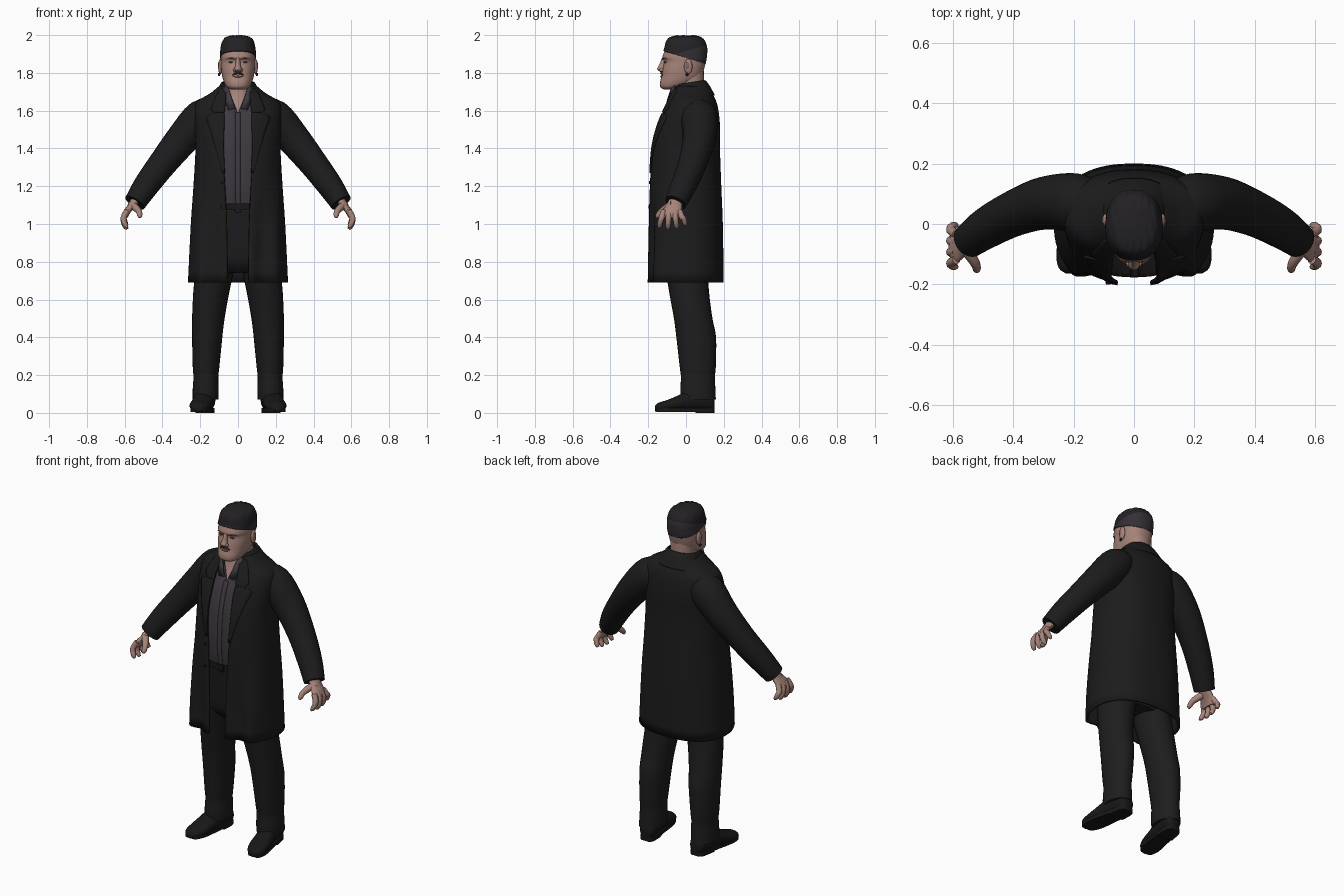
import bpy, bmesh, math
from mathutils import Vector

if "Cube" in bpy.data.objects:
    bpy.data.objects.remove(bpy.data.objects["Cube"])


def material(name, r, g, b):
    m = bpy.data.materials.new(name)
    m.use_nodes = True
    m.diffuse_color = (r, g, b, 1)
    m.node_tree.nodes["Principled BSDF"].inputs["Base Color"].default_value = (r, g, b, 1)
    return m


skin = material("skin", .38, .23, .19)
lip = material("lip", .27, .14, .115)
hair = material("shaved_hair", .034, .029, .036)
top_hair = material("black_hair", .017, .015, .018)
eye = material("eye", .09, .07, .06)
shirt = material("plum_grey_shirt", .048, .041, .05)
coat = material("black_coat", .0115, .0115, .0115)
trousers = material("trouser_cloth", .0125, .0125, .0135)
leather = material("black_leather", .009, .009, .009)
X, Y, Z = Vector((1, 0, 0)), Vector((0, 1, 0)), Vector((0, 0, 1))
COAT_P = .85


def smooth(rows, k=4):
    """Catmull-Rom interpolation of rows of numbers."""
    out, last = [], len(rows) - 1
    for i in range(last):
        a, b, c, d = (rows[max(0, min(last, i + o))] for o in (-1, 0, 1, 2))
        for s in range(k):
            t = s / k
            out.append(tuple(q + .5 * t * (r - p + t * (2 * p - 5 * q + 4 * r - w + t * (3 * (q - r) + w - p)))
                             for p, q, r, w in zip(a, b, c, d)))
    return out + [rows[-1]]


def build(name, rings, mat, closed=True, caps=True, mirror=False, thick=0, recalc=False):
    """Skin a list of point rings into one object."""
    bm = bmesh.new()
    vs = [[bm.verts.new(p) for p in r] for r in rings]
    n = len(vs[0])
    for lo, hi in zip(vs, vs[1:]):
        for j in range(n if closed else n - 1):
            k = (j + 1) % n
            bm.faces.new((lo[j], lo[k], hi[k], hi[j]))
    if caps:
        bm.faces.new(vs[0][::-1])
        bm.faces.new(vs[-1])
    if recalc:
        bmesh.ops.recalc_face_normals(bm, faces=bm.faces)
    me = bpy.data.meshes.new(name)
    bm.to_mesh(me)
    bm.free()
    me.materials.append(mat)
    ob = bpy.data.objects.new(name, me)
    bpy.context.collection.objects.link(ob)
    if mirror:
        ob.modifiers.new("mirror", "MIRROR")
    if thick:
        s = ob.modifiers.new("thickness", "SOLIDIFY")
        s.thickness, s.offset = thick, -1
    return ob


def oval(c, u, v, n=20):
    return [Vector(c) + u * math.cos(a) + v * math.sin(a)
            for a in (2 * math.pi * i / n for i in range(n))]


def body_ring(z, w, yf, yb, gap=0, p=.7, n=56, tilt=0):
    """Rounded-box section; a gap leaves it open at the front."""
    a0 = math.asin((gap / w) ** (1 / p)) if gap else 0
    pts = []
    for i in range(n):
        a = a0 + (2 * math.pi - 2 * a0) * i / (n - 1 if gap else n)
        s, c = math.sin(a), math.cos(a)
        y = (yf + yb) / 2 - (yb - yf) / 2 * math.copysign(abs(c) ** p, c)
        pts.append(Vector((w * math.copysign(abs(s) ** p, s), y, z + tilt * y)))
    return pts


def tube(name, rows, mat, n=14):
    """Mirrored tube through rows of x, y, z, radius."""
    rows, rings = smooth(rows), []
    pts = [Vector(r[:3]) for r in rows]
    for i, (c, r) in enumerate(zip(pts, rows)):
        t = (pts[min(i + 1, len(pts) - 1)] - pts[max(i - 1, 0)]).normalized()
        u = t.cross(Y).normalized()
        rings.append(oval(c, u * r[3], t.cross(u) * r[3], n))
    return build(name, rings, mat, mirror=True, recalc=True)


def ball(name, c, size, mat):
    rings = [oval(Vector(c) + Z * size[2] * math.sin(a), X * size[0] * math.cos(a),
                  Y * size[1] * math.cos(a), 16) for a in (math.pi * (i / 10 - .5) * .98 for i in range(11))]
    return build(name, rings, mat, mirror=True)


# Long coat: height, half width, front, back, half opening
coat_rows = smooth([(.69, .265, -.205, .2, .055), (1, .25, -.2, .195, .06), (1.2, .236, -.196, .187, .07),
                    (1.4, .225, -.185, .18, .08), (1.52, .23, -.155, .18, .077), (1.6, .232, -.122, .172, .075),
                    (1.65, .215, -.098, .16, .07), (1.69, .15, -.082, .14, .068), (1.73, .1, -.065, .12, .062)])
coat_rings = [body_ring(*r, p=COAT_P, n=72) for r in coat_rows]

# Soft folds down the skirt of the coat
for ring in coat_rings:
    for v in ring:
        if v.y < -.05:
            fold = math.exp(-((abs(v.x) - .125) / .03) ** 2) - math.exp(-((abs(v.x) - .205) / .03) ** 2)
            v.y += .02 * fold * max(0, min(1, (1.2 - v.z) / .35))
build("coat_body", coat_rings, coat, closed=False, caps=False, thick=.012)


def coat_at(z):
    for a, b in zip(coat_rows, coat_rows[1:]):
        if z <= b[0]:
            t = (z - a[0]) / (b[0] - a[0])
            return [p + (q - p) * t for p, q in zip(a, b)]


def coat_front(x, z, lift):
    _, w, yf, yb, _ = coat_at(z)
    c = math.sqrt(max(0, 1 - (abs(x) / w) ** (2 / COAT_P)))
    return Vector((x, (yf + yb) / 2 - (yb - yf) / 2 * c ** COAT_P - lift, z))


# Notched lapels follow the coat front: height, outer edge
for name, edge in (("lapel", [(1.27, .082), (1.4, .118), (1.5, .148), (1.565, .168), (1.585, .125)]),
                   ("upper_lapel", [(1.592, .125), (1.605, .142), (1.64, .132), (1.69, .11), (1.72, .085)])):
    rows = []
    for z, xo in smooth(edge):
        xi = coat_at(z)[4] - .004
        rows.append([coat_front(xi + (xo - xi) * i / 6, z, .006) for i in range(7)])
    build(name, rows, coat, closed=False, caps=False, mirror=True, thick=.007)

# Turned-down collar round the neck
collar = smooth([(1.66, .14, -.09, .152, .07), (1.705, .112, -.08, .13, .068),
                 (1.742, .09, -.065, .106, .06), (1.746, .08, -.058, .096, .055)])
build("coat_collar", [body_ring(*r, p=COAT_P, tilt=.15) for r in collar], coat, closed=False, caps=False, thick=.008)

# Coat buttons
for i, z in enumerate((1.22, 1.09)):
    p = coat_front(-.085, z, .002)
    build("coat_button_%d" % (i + 1), [oval(p, X * .009, Z * .009, 12), oval(p - Y * .006, X * .008, Z * .008, 12)],
          leather, recalc=True)

# Sleeves
tube("sleeve", [(.12, .06, 1.585, .075), (.19, .07, 1.563, .097), (.29, .07, 1.455, .088), (.395, .036, 1.325, .076),
                (.485, -.012, 1.205, .068), (.546, -.055, 1.112, .058)], coat, n=24)

# Hands: palm, four curled fingers and thumb
palm = smooth([(.535, -.052, 1.14, .03, .034), (.56, -.062, 1.1, .025, .042), (.587, -.075, 1.065, .021, .053),
               (.598, -.077, 1.035, .015, .051)])
build("palm", [oval(r[:3], X * r[3], Y * r[4], 16) for r in palm], skin, mirror=True, recalc=True)
for i, finger in enumerate(("index", "middle", "ring", "little")):
    y, d = -.118 + .028 * i, (i - 1.3) * .007
    drop = (.008, 0, .004, .02)[i]
    tube(finger + "_finger", [(.588, y, 1.07, .015), (.604, y + d, 1.038, .016), (.605, y + 1.8 * d, 1.008 + drop, .0145),
                              (.595, y + 2.4 * d, .985 + drop, .013), (.586, y + 2.6 * d, .973 + drop, .007)], skin, n=10)
tube("thumb", [(.565, -.07, 1.105, .02), (.541, -.105, 1.085, .019), (.524, -.132, 1.065, .016),
               (.52, -.15, 1.043, .013), (.52, -.154, 1.032, .006)], skin, n=10)

# Shirt, open at the throat, with a button placket
shirt_rows = [(1.06, .17, -.155, .14, .001), (1.2, .172, -.175, .15, .001), (1.4, .175, -.167, .15, .001),
              (1.53, .17, -.136, .15, .001), (1.59, .165, -.11, .14, .003), (1.64, .14, -.09, .13, .022),
              (1.69, .09, -.078, .112, .042), (1.725, .08, -.07, .103, .052)]
build("shirt", [body_ring(*r) for r in smooth(shirt_rows)], shirt, closed=False, caps=False, thick=.006)
build("shirt_placket", [[Vector((x, r[2] - .002, r[0])) for x in (-.014, 0, .014)] for r in smooth(shirt_rows[:5])],
      shirt, closed=False, caps=False, thick=.003)
build("shirt_collar_point", [[Vector(p) for p in row] for row in (
    ((.014, -.112, 1.612), (.052, -.108, 1.605)), ((.032, -.1, 1.66), (.07, -.09, 1.655)),
    ((.052, -.078, 1.725), (.075, -.06, 1.735)))], shirt, closed=False, caps=False, mirror=True, thick=.006)

# Neck and upper chest
build("neck", [body_ring(*r, p=.9, n=32) for r in smooth(
    [(1.52, .1, -.128, .1), (1.6, .09, -.1, .1), (1.66, .075, -.076, .098), (1.72, .07, -.062, .096),
     (1.81, .072, -.06, .094)])], skin)

# Trousers: hips, belt and legs
build("hips", [body_ring(*r) for r in smooth(
    [(.74, .1, -.07, .1), (.8, .19, -.12, .13), (.92, .185, -.14, .14), (1.1, .17, -.16, .145)])], trousers)
build("belt", [body_ring(z, .174, -.167, .15) for z in (1.075, 1.112)], leather)
build("belt_buckle", [oval((0, y, 1.093), X * .022 + Z * .017, Z * .017 - X * .022, 4) for y in (-.165, -.172)],
      leather, recalc=True)
leg = smooth([(.8, .115, 0, .105, .115), (.65, .14, .015, .096, .106), (.5, .157, .038, .086, .102),
              (.4, .163, .054, .08, .105), (.25, .169, .062, .071, .096), (.19, .17, .063, .066, .09),
              (.12, .171, .063, .069, .093), (.07, .172, .066, .068, .092)])
build("trouser_leg", [oval((x, y, z), X * rx, Y * ry, 28) for z, x, y, rx, ry in leg],
      trousers, mirror=True, recalc=True)

# Shoes, toes turned out: y, centre x, half width, height
shoe = smooth([(.152, .166, .025, .075), (.135, .167, .044, .1), (.08, .172, .052, .12), (.02, .181, .053, .115),
               (-.04, .191, .057, .085), (-.1, .2, .057, .06), (-.145, .207, .042, .046), (-.163, .21, .016, .03)])
build("shoe", [oval((x, y, .008 + h / 2), X * w, Z * h / 2) for y, x, w, h in shoe], leather, mirror=True, recalc=True)
for name, lo, hi, z0, z1 in (("shoe_sole", -.16, .16, .006, .026), ("shoe_heel", .05, .16, 0, .026)):
    side = [r for r in shoe if lo < r[0] < hi]
    outline = [(x + .92 * w, y) for y, x, w, h in side] + [(x - .92 * w, y) for y, x, w, h in side[::-1]]
    build(name, [[Vector((x, y, z)) for x, y in outline] for z in (z0, z1)], leather, mirror=True, recalc=True)

# Head
head = smooth([(1.712, .038, -.118, -.04), (1.725, .06, -.136, 0), (1.75, .074, -.138, .05), (1.78, .083, -.13, .082),
               (1.82, .089, -.124, .096), (1.86, .09, -.116, .105), (1.882, .09, -.125, .108), (1.92, .088, -.112, .11),
               (1.955, .08, -.103, .1), (1.978, .064, -.085, .08), (1.99, .03, -.045, .045)])
build("head", [body_ring(*r, p=.88, n=48) for r in head], skin)

# Cropped hair: enlarged skull cut along a sloping hairline, rippled into strands, shaved lower down
hair_rings = [body_ring(z + .008, w + .005, f - .004, b + .003, p=.88, n=96) for z, w, f, b in head if z > 1.8]
for ring in hair_rings:
    for v in ring:
        v.z += .002 * math.sin(v.x * 260 + 3 * math.sin(v.y * 25)) * min(1, max(0, (v.z - 1.93) / .04))
cap = build("hair", hair_rings, hair, thick=.008)
cap.data.materials.append(top_hair)
bm = bmesh.new()
bm.from_mesh(cap.data)
for height, slope, cut in ((1.913, .3, True), (1.885, -.28, False)):
    bmesh.ops.bisect_plane(bm, geom=bm.verts[:] + bm.edges[:] + bm.faces[:], plane_co=(0, -.11, height),
                           plane_no=(0, slope, 1), clear_inner=cut)
for f in bm.faces:
    c = f.calc_center_median()
    f.material_index = int(c.z - .28 * (c.y + .11) > 1.885)
bm.to_mesh(cap.data)
bm.free()

# Face
build("nose", [oval((0, f + .022, z), X * w, Y * .022, 16) for z, w, f in smooth(
    [(1.805, .014, -.136), (1.813, .021, -.147), (1.822, .019, -.153), (1.845, .013, -.141), (1.88, .012, -.127)])], skin)
ball("nostril_wing", (.017, -.13, 1.815), (.009, .012, .009), skin)
ball("eyeball", (.036, -.105, 1.857), (.014, .0105, .005), eye)
tube("eyebrow", [(.014, -.124, 1.873, .003), (.036, -.12, 1.878, .0035), (.062, -.101, 1.874, .002)], lip, n=8)
tube("moustache", [(0, -.131, 1.799, .006), (.016, -.128, 1.797, .0055), (.03, -.122, 1.788, .0035)], hair, n=8)
tube("lower_lip", [(0, -.132, 1.781, .005), (.014, -.129, 1.782, .005), (.026, -.124, 1.784, .003)], lip, n=8)

# Ears with ear studs
ball("ear", (.094, .012, 1.833), (.011, .022, .04), skin)
ball("ear_hollow", (.102, .008, 1.838), (.0045, .011, .02), lip)
ball("ear_stud", (.1, .006, 1.792), (.007, .008, .009), leather)

# Smooth shading with sharp edges kept
bpy.ops.object.select_all(action="DESELECT")
for ob in bpy.context.scene.objects:
    if ob.type == "MESH":
        ob.select_set(True)
        bpy.context.view_layer.objects.active = ob
bpy.ops.object.shade_smooth_by_angle(angle=math.radians(45))
